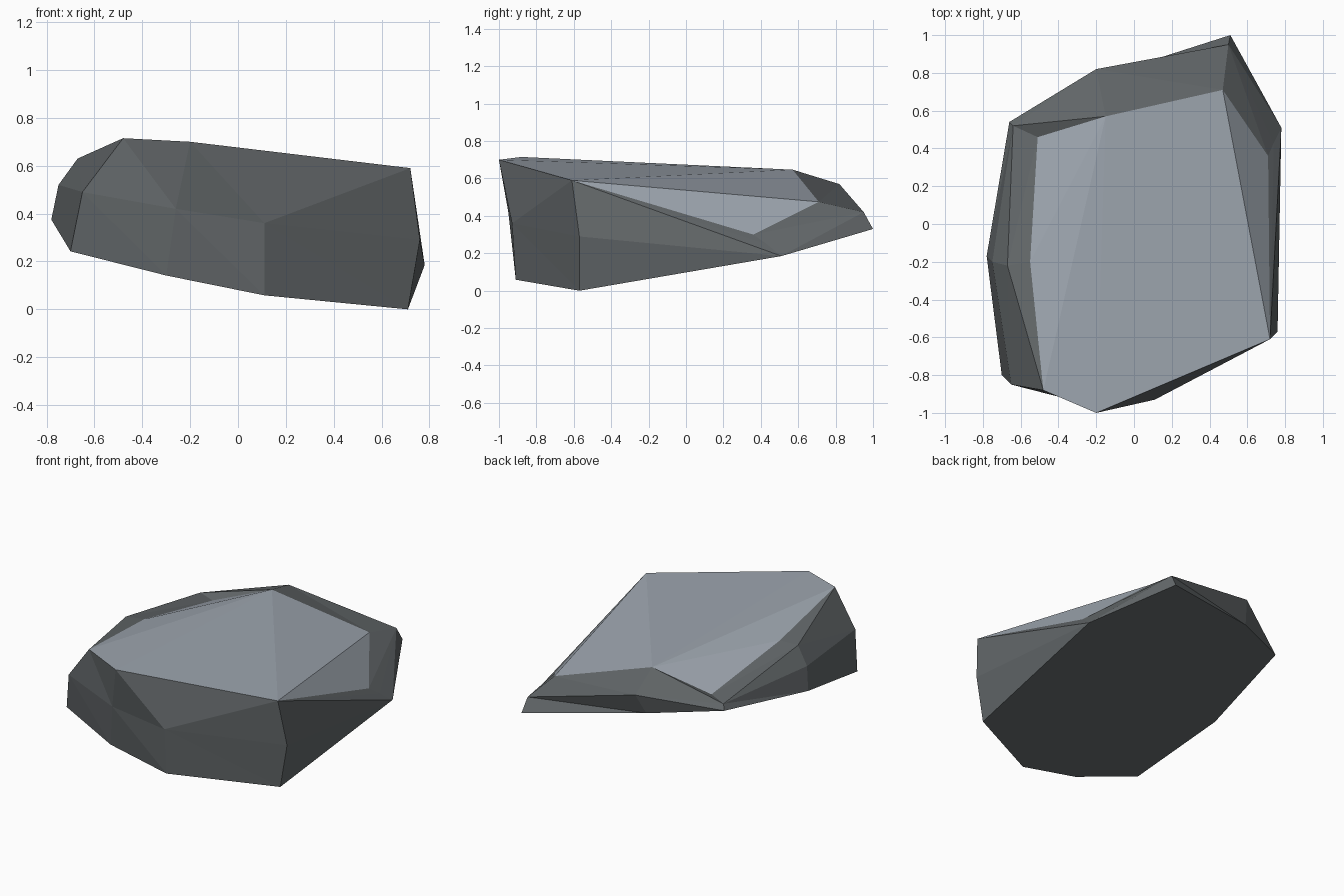
import bpy, bmesh

if "Cube" in bpy.data.objects:
    bpy.data.objects.remove(bpy.data.objects["Cube"])


def material(name, rgb):
    m = bpy.data.materials.new(name)
    m.diffuse_color = (*rgb, 1.0)
    m.use_nodes = True
    m.node_tree.nodes["Principled BSDF"].inputs["Base Color"].default_value = m.diffuse_color
    return m


# Each column runs up the stone: base edge, middle, shoulder, edge of the cap.
# Columns go counter-clockwise; repeated points collapse into triangles.
def column(base, *upper):
    x, y = base
    p = (x, y, 0.2485 - 0.202 * x + 0.1844 * y)    # sloping flat underside
    return [p if u is None else u for u in (p, *upper)]


front_top = (-0.20, -1.00, 0.70)
right_top = (0.72, -0.61, 0.59)
left_top = (-0.48, -0.88, 0.715)
columns = [
    column((0.71, -0.57), (0.76, -0.57, 0.29), right_top, right_top),
    column((0.78, 0.51), None, (0.74, 0.43, 0.25), (0.71, 0.36, 0.30)),
    column((0.51, 1.00), (0.50, 0.95, 0.42), (0.50, 0.95, 0.42), (0.47, 0.71, 0.475)),
    column((-0.24, 0.76), (-0.20, 0.82, 0.57), (-0.20, 0.82, 0.57), (-0.15, 0.57, 0.647)),
    column((-0.66, 0.54), (-0.64, 0.52, 0.515), (-0.64, 0.52, 0.515), (-0.51, 0.46, 0.52)),
    column((-0.78, -0.17), (-0.75, -0.20, 0.52), (-0.67, -0.22, 0.63), (-0.55, -0.20, 0.637)),
    column((-0.70, -0.80), (-0.65, -0.85, 0.49), left_top, left_top),
    column((-0.30, -0.91), (-0.26, -0.95, 0.42), (-0.26, -0.95, 0.42), front_top),
    column((0.11, -0.91), (0.11, -0.93, 0.36), (0.11, -0.93, 0.36), front_top),
]

bm = bmesh.new()
verts = {}


def vert(p):
    if p not in verts:
        verts[p] = bm.verts.new(p)
    return verts[p]


def face(points, mat):
    unique = list(dict.fromkeys(points))
    if len(unique) > 2:
        f = bm.faces.new([vert(p) for p in unique])
        f.material_index = mat


# Dark broken sides
for i, a in enumerate(columns):
    b = columns[(i + 1) % len(columns)]
    for k in range(3):
        face((a[k], b[k], a[k + 1]), 0)
        face((b[k], b[k + 1], a[k + 1]), 0)

# Dark underside
face([c[0] for c in reversed(columns)], 0)

# Pale cap: right slope, main plane, left slope
cap = [c[3] for c in columns]
for ids in ((0, 1, 2), (0, 2, 3, 6, 7), (3, 4, 5, 6)):
    face([cap[i] for i in ids], 1)

bmesh.ops.triangulate(bm, faces=[f for f in bm.faces if len(f.verts) > 3])
bmesh.ops.recalc_face_normals(bm, faces=bm.faces[:])

mesh = bpy.data.meshes.new("rock")
bm.to_mesh(mesh)
bm.free()
mesh.materials.append(material("dark stone", (0.125, 0.138, 0.144)))
mesh.materials.append(material("pale stone", (0.34, 0.38, 0.43)))
rock = bpy.data.objects.new("rock", mesh)
bpy.context.collection.objects.link(rock)
